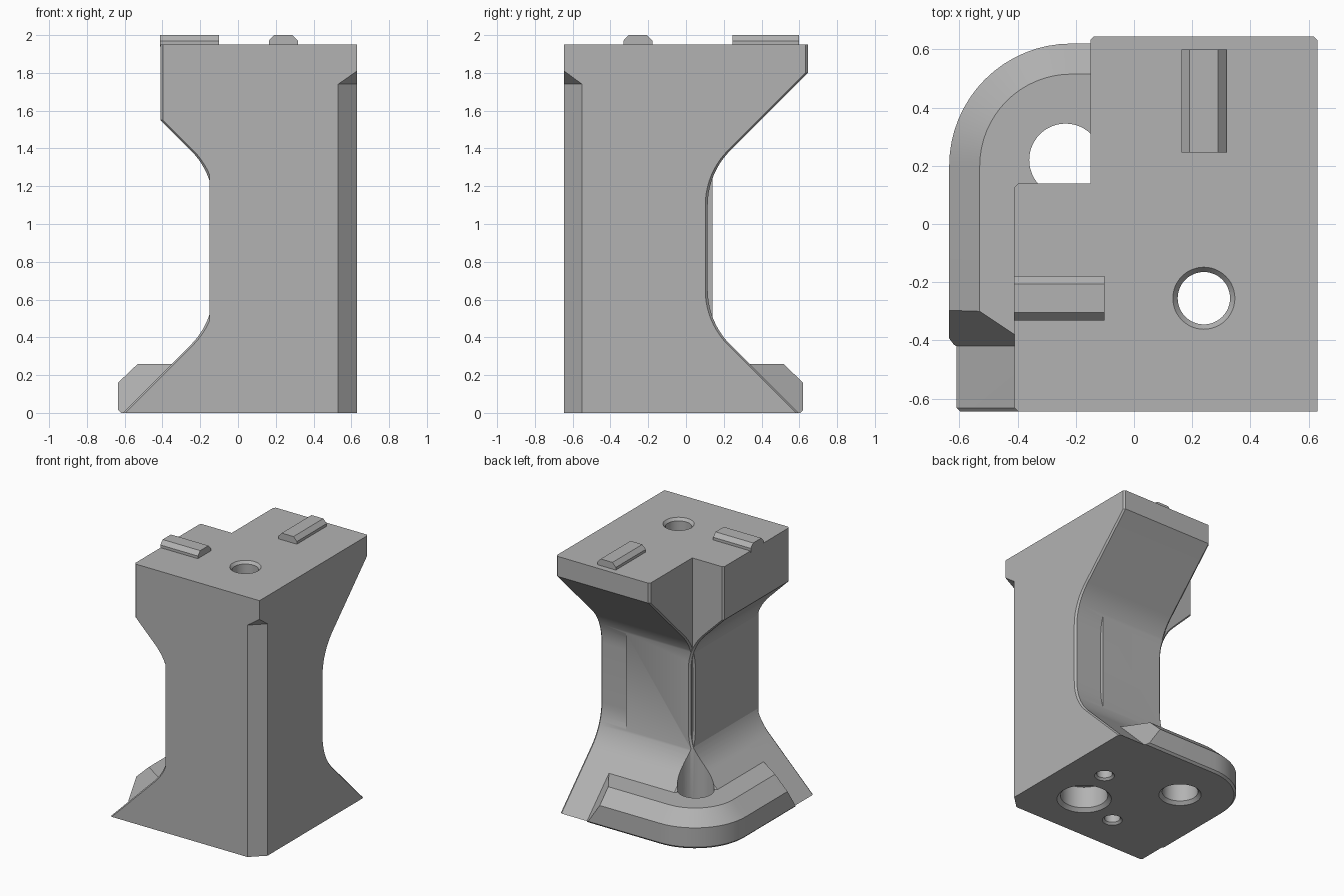
import bpy, bmesh, math
from mathutils import Vector

if "Cube" in bpy.data.objects:
    bpy.data.objects.remove(bpy.data.objects["Cube"], do_unlink=True)

grey = bpy.data.materials.new("plain grey")
grey.use_nodes = True
grey.diffuse_color = (0.45, 0.45, 0.45, 1)
grey.node_tree.nodes["Principled BSDF"].inputs["Base Color"].default_value = grey.diffuse_color

TOP = 1.95
EDGE = 0.013


def finish(name, bm):
    bmesh.ops.recalc_face_normals(bm, faces=bm.faces)
    mesh = bpy.data.meshes.new(name)
    bm.to_mesh(mesh)
    bm.free()
    mesh.materials.append(grey)
    obj = bpy.data.objects.new(name, mesh)
    bpy.context.collection.objects.link(obj)
    return obj


def hull(name, points, planes=()):
    """Convex solid, optionally trimmed by planes given as (point, normal)."""
    bm = bmesh.new()
    for p in points:
        bm.verts.new(p)
    res = bmesh.ops.convex_hull(bm, input=bm.verts)
    bmesh.ops.delete(bm, geom=list(set(res["geom_interior"] + res["geom_unused"])), context='VERTS')
    for co, no in planes:
        geom = bm.verts[:] + bm.edges[:] + bm.faces[:]
        bmesh.ops.bisect_plane(bm, geom=geom, plane_co=co, plane_no=no, clear_inner=True)
        bmesh.ops.holes_fill(bm, edges=[e for e in bm.edges if e.is_boundary], sides=0)
    bmesh.ops.dissolve_limit(bm, angle_limit=math.radians(1), verts=bm.verts, edges=bm.edges)
    return finish(name, bm)


def loft(name, rings):
    bm = bmesh.new()
    loops = [[bm.verts.new(p) for p in ring] for ring in rings]
    n = len(loops[0])
    for a, b in zip(loops, loops[1:]):
        for i in range(n):
            j = (i + 1) % n
            bm.faces.new((a[i], a[j], b[j], b[i]))
    bm.faces.new(loops[0])
    bm.faces.new(loops[-1])
    return finish(name, bm)


def lathe(name, x, y, profile, n=48):
    turn = [2 * math.pi * i / n for i in range(n)]
    return loft(name, [[(x + r * math.cos(t), y + r * math.sin(t), z) for t in turn] for r, z in profile])


def wing(name, neck, reach, back, start, end, place):
    """Waisted profile, lofted with its curved edge chamfered at both ends."""
    r = 0.41
    arc = [math.radians(45) * i / 10 for i in range(11)]
    curve = [(reach, TOP), (reach, 1.39 + reach - neck - 0.12)]
    curve += [(neck + r * (1 - math.cos(a)), 1.1 + r * math.sin(a)) for a in reversed(arc)]
    curve += [(neck + r * (1 - math.cos(a)), 0.65 - r * math.sin(a)) for a in arc]
    curve.append((neck + 0.48, 0))
    rings = []
    for s, inset in ((start, EDGE), (start + EDGE, 0), (end - EDGE, 0), (end, EDGE)):
        outline = [(u - inset, z) for u, z in curve] + [(back, 0), (back, TOP)]
        rings.append([place(u, s, z) for u, z in outline])
    return loft(name, rings)


def combine(target, tool, operation):
    mod = target.modifiers.new(operation, 'BOOLEAN')
    mod.object, mod.operation, mod.solver = tool, operation, 'EXACT'
    bpy.context.view_layer.objects.active = target
    bpy.ops.object.modifier_apply(modifier=mod.name)
    bpy.data.objects.remove(tool, do_unlink=True)


# Two waisted wings forming the L-shaped column
body = wing("column_body", 0.115, 0.645, -0.645, -0.15, 0.63, lambda u, s, z: (s, u, z))
side = wing("side_wing", 0.13, 0.41, -0.4, -0.645, 0.14, lambda u, s, z: (-u, s, z))
combine(body, side, 'UNION')

# Rounded foot wrapping the open corner
foot_points = []
for z, d in ((0, 0.015), (0.015, 0), (0.16, 0), (0.26, 0.105)):
    for i in range(17):
        a = math.radians(90 + 90 * i / 16)
        r = 0.42 - d
        foot_points.append((-0.215 + r * math.cos(a), 0.2 + r * math.sin(a), z))
    foot_points += [(0.5, 0.62 - d, z), (0.5, -0.5, z), (d - 0.635, -0.5, z)]
foot = hull("corner_foot", foot_points, [
    ((-0.53, -0.3, 0.26), Vector((2, 3, -2)).normalized()),
    ((0.285, 0.515, 0.26), Vector((-3, -2, -2)).normalized())])
combine(body, foot, 'UNION')

# Holes: stepped bolt hole, corner hole and two blind sockets
cutters = [
    lathe("bolt_cut", 0.24, -0.255, [(0.2, -0.01), (0.165, 0.025), (0.165, 0.19),
                                     (0.09, 0.19), (0.09, 1.93), (0.115, 1.96)]),
    lathe("corner_cut", -0.235, 0.22, [(0.158, -0.01), (0.125, 0.023), (0.125, 0.95)]),
]
for x, y in ((0.34, 0.085), (-0.1, -0.355)):
    cutters.append(lathe("socket_cut", x, y, [(0.08, -0.01), (0.055, 0.015), (0.055, 0.2)], 32))

# Chamfer of the front corner, ending in a sloped stop
p, q, c = (0.48, -0.6925), (0.68, -0.5025), (0.68, -0.6925)
cutters.append(hull("corner_chamfer_cut", [(*v, -0.1) for v in (p, q, c)]
                    + [(*p, 1.74), (*q, 1.74), (*c, 1.88)]))

# Small chamfers along the bottom front and side edges
wedge = [(0.61, -0.02), (0.665, -0.02), (0.665, 0.035)]
cutters.append(hull("front_edge_cut", [(x, -0.015 - u, z) for u, z in wedge for x in (-0.8, 0.8)]))
cutters.append(hull("side_edge_cut", [(u, y, z) for u, z in wedge for y in (-0.8, 0.8)]))
for cutter in cutters:
    combine(body, cutter, 'DIFFERENCE')


# Bevelled locating keys on the top
def key(name, centre, half_width, half_length, along_y):
    pts = []
    for z, w in ((TOP - 0.01, half_width), (1.97, half_width), (2.0, half_width - 0.028)):
        for a in (-w, w):
            for b in (-half_length, half_length):
                dx, dy = (a, b) if along_y else (b, a)
                pts.append((centre[0] + dx, centre[1] + dy, z))
    return hull(name, pts)


key("back_key", (0.24, 0.422), 0.077, 0.177, True)
key("side_key", (-0.257, -0.255), 0.077, 0.156, False)

# Smooth the curves, keep the edges sharp
bpy.ops.object.select_all(action='DESELECT')
body.select_set(True)
bpy.context.view_layer.objects.active = body
bpy.ops.object.shade_smooth_by_angle(angle=math.radians(25))
